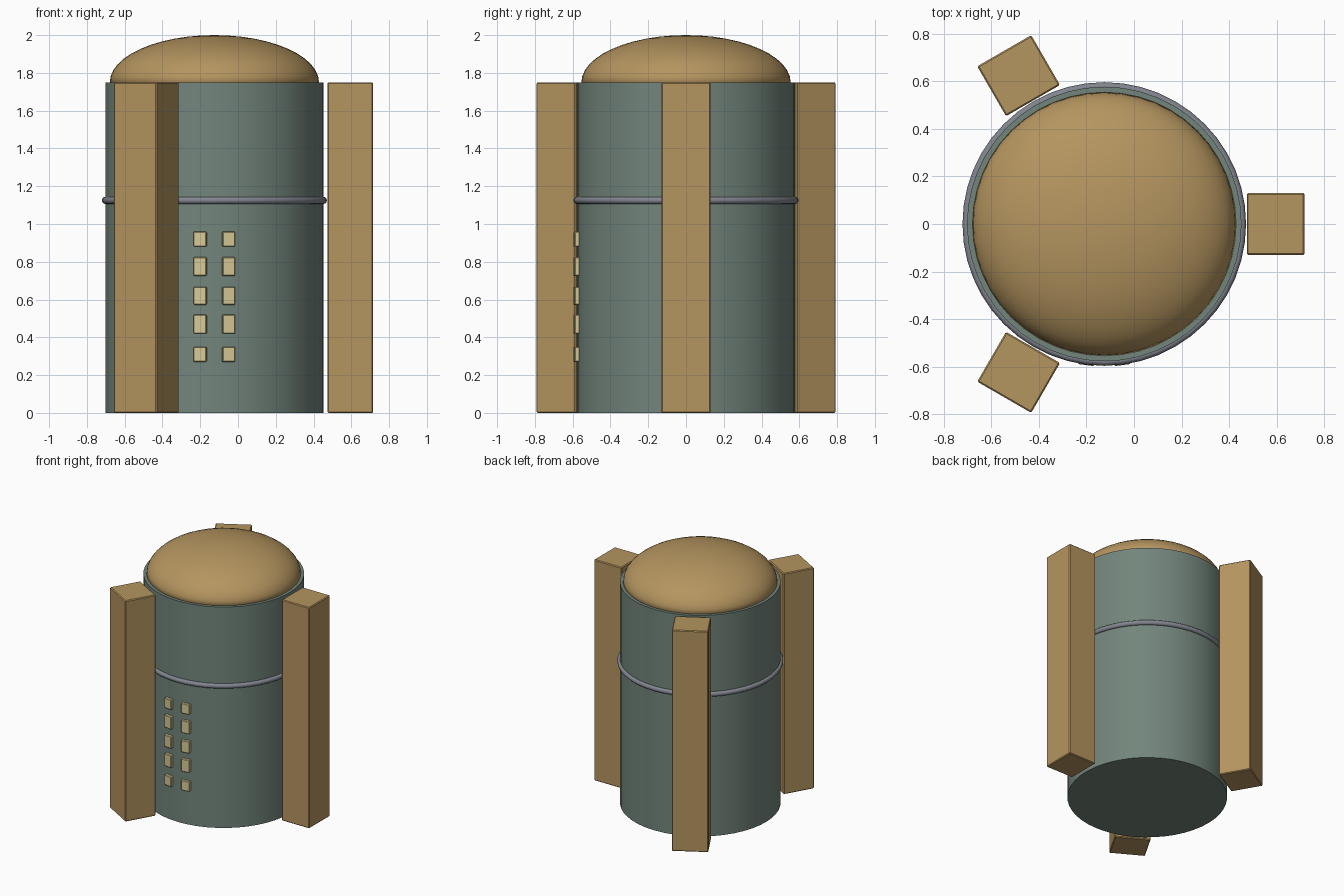
import bpy, math
from mathutils import Matrix, Vector

if "Cube" in bpy.data.objects:
    bpy.data.objects.remove(bpy.data.objects["Cube"])

CX = -0.125          # axis of the body
R = 0.577            # body radius
TOP = 1.75           # body height


def mat(name, rgb):
    m = bpy.data.materials.new(name)
    m.diffuse_color = (*rgb, 1)
    m.use_nodes = True
    m.node_tree.nodes["Principled BSDF"].inputs["Base Color"].default_value = m.diffuse_color
    return m


TAN = mat("tan", (0.46, 0.30, 0.115))
GREEN = mat("grey_green", (0.17, 0.235, 0.20))
STEEL = mat("steel_grey", (0.22, 0.235, 0.27))
CREAM = mat("cream", (0.68, 0.58, 0.30))


def finish(name, m, smooth=True):
    o = bpy.context.object
    o.name = name
    o.data.materials.append(m)
    if smooth:
        bpy.ops.object.shade_smooth_by_angle(angle=math.radians(35))
    return o


def radial_box(name, angle, dist, z, size, m, bevel):
    """Box with local x pointing away from the body axis."""
    bpy.ops.mesh.primitive_cube_add(size=1)
    o = finish(name, m, False)
    o.data.transform(Matrix.Diagonal((*size, 1)))
    o.location = (CX + dist * math.cos(angle), dist * math.sin(angle), z)
    o.rotation_euler.z = angle
    b = o.modifiers.new("soft_edges", 'BEVEL')
    b.width = bevel
    b.segments = 1
    return o


# Cylindrical body
bpy.ops.mesh.primitive_cylinder_add(vertices=48, radius=R, depth=TOP,
                                    location=(CX, 0, TOP / 2))
finish("body", GREEN)

# Domed roof, a revolved quarter ellipse
bpy.ops.mesh.primitive_uv_sphere_add(segments=48, ring_count=24, radius=1)
dome = finish("dome", TAN)
for v in dome.data.vertices:
    v.co.z = max(v.co.z, -0.02)
dome.data.transform(Matrix.Diagonal((0.554, 0.554, 0.25, 1)))
dome.location = (CX, 0, TOP)

# Band around the body
bpy.ops.mesh.primitive_torus_add(major_radius=R, minor_radius=0.019,
                                 major_segments=48, minor_segments=12,
                                 location=(CX, 0, 1.125))
finish("band", STEEL)

# Three upright pillars around the body
for i in range(3):
    radial_box(f"pillar_{i + 1}", math.radians(120 * i), 0.72, TOP / 2,
               (0.242, 0.262, TOP), TAN, 0.006)

# Two columns of small windows on the front
rows = [(0.31, 0.08), (0.47, 0.10), (0.62, 0.095), (0.775, 0.10), (0.92, 0.08)]
for side in (-1, 1):
    for i, (z, h) in enumerate(rows):
        radial_box(f"window_{'left' if side < 0 else 'right'}_{i + 1}",
                   math.radians(-90 + 7.4 * side), 0.581, z,
                   (0.034, 0.068, h), CREAM, 0.004)
